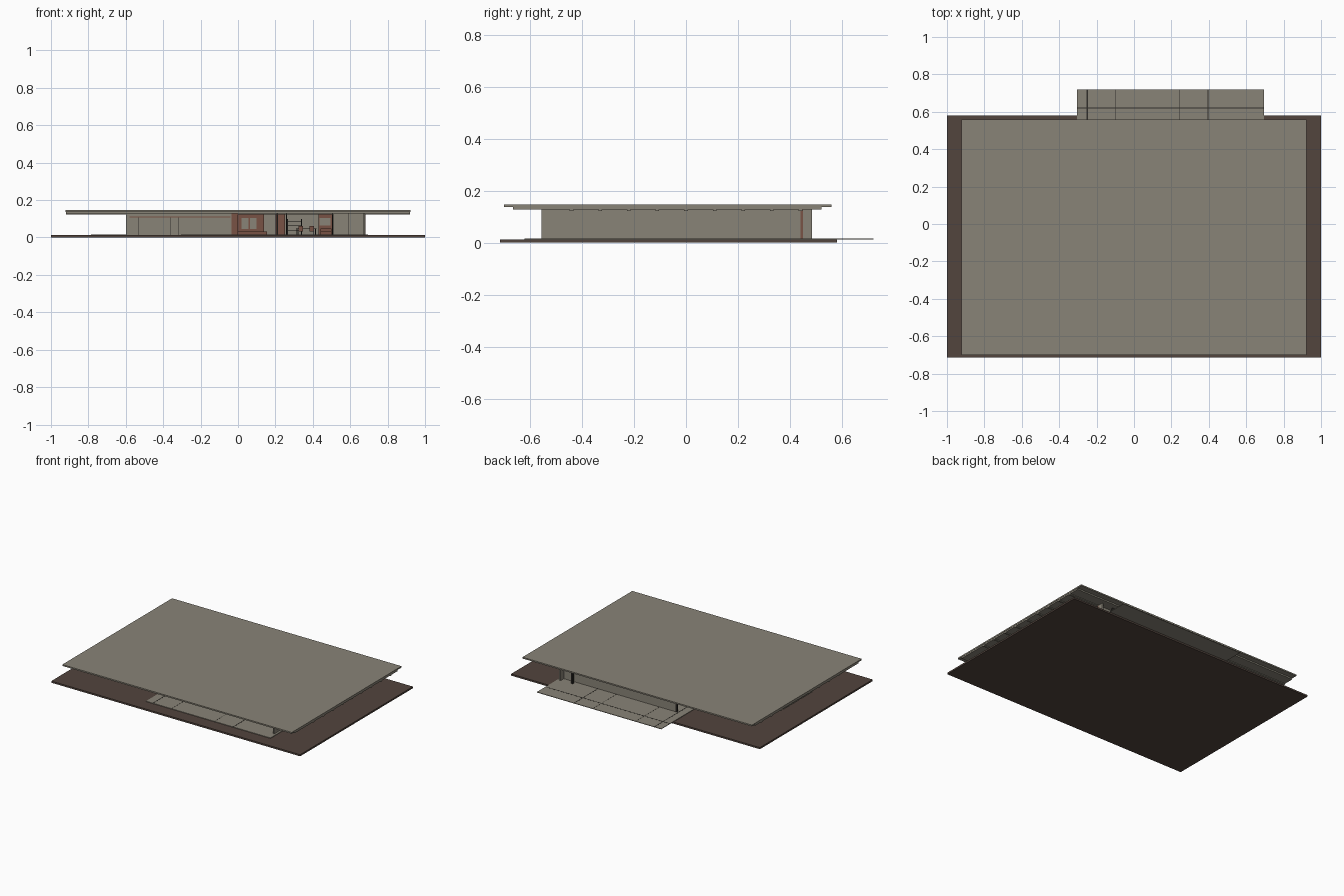
import bpy

cube = bpy.data.objects.get("Cube")
if cube:
    bpy.data.objects.remove(cube, do_unlink=True)


def material(name, r, g, b):
    m = bpy.data.materials.new(name)
    m.use_nodes = True
    m.diffuse_color = (r, g, b, 1)
    m.node_tree.nodes["Principled BSDF"].inputs["Base Color"].default_value = (r, g, b, 1)
    return m


stone = material("warm grey stone", 0.25, 0.23, 0.185)
earth = material("dark brown ground", 0.084, 0.058, 0.047)
brick = material("brown brick", 0.19, 0.085, 0.058)
metal = material("dark metal", 0.03, 0.027, 0.023)


def box(name, mat, x, y, z):
    """Box spanning the given (low, high) pairs."""
    bpy.ops.mesh.primitive_cube_add(size=1, location=[sum(s) / 2 for s in (x, y, z)])
    ob = bpy.context.object
    ob.name = name
    ob.scale = [s[1] - s[0] for s in (x, y, z)]
    bpy.ops.object.transform_apply(location=False, rotation=False, scale=True)
    ob.data.materials.append(mat)
    return ob


def post(name, mat, x, y, z, w):
    """Thin square upright centred on x, y."""
    return box(name, mat, (x - w / 2, x + w / 2), (y - w / 2, y + w / 2), z)


FLOOR, CEIL = 0.016, 0.127
FULL = (0.01, CEIL)

# Ground slab, terrace and side step
box("ground_slab", earth, (-1, 1), (-0.715, 0.58), (0, 0.012))
box("terrace_floor", stone, (-0.305, 0.695), (-0.62, 0.72), (0.012, FLOOR))
box("side_step", stone, (-0.785, -0.6), (-0.33, 0), (0.012, FLOOR))

# Terrace joints
JOINT = (FLOOR, FLOOR + 0.0006)
for x in (-0.25, 0.395):
    box("terrace_joint", metal, (x - 0.003, x + 0.003), (-0.62, 0.72), JOINT)
for x in (-0.1, 0.245):
    box("fine_joint", metal, (x - 0.001, x + 0.001), (-0.62, 0.72), JOINT)
box("cross_joint", metal, (-0.305, 0.695), (0.618, 0.624), JOINT)

# Roof slab, recessed lower layer and joists
box("roof_slab", stone, (-0.922, 0.922), (-0.70, 0.56), (0.137, 0.147))
box("roof_underlayer", stone, (-0.92, 0.92), (-0.665, 0.52), (CEIL, 0.137))
for i in range(-4, 5):
    y = i * 0.11
    box("roof_joist", stone, (-0.92, 0.92), (y - 0.007, y + 0.007), (0.122, CEIL))

# Right wing walls
box("side_wall", stone, (0.668, 0.68), (-0.555, 0.485), FULL)
box("side_wall_strip", brick, (0.678, 0.683), (0.441, 0.45), FULL)
box("front_panel", stone, (0.51, 0.67), (-0.45, -0.438), FULL)
box("panel_seam", metal, (0.588, 0.591), (-0.452, -0.449), FULL)
box("back_wall", stone, (-0.23, 0.67), (0.436, 0.448), FULL)
post("back_post", metal, 0.58, 0.475, FULL, 0.014)
post("back_corner_post", metal, -0.235, 0.442, FULL, 0.012)

# Closed left wing
box("wing_front_wall", stone, (-0.6, -0.035), (-0.45, -0.438), FULL)
box("wing_side_wall", stone, (-0.6, -0.588), (-0.44, 0.25), FULL)
box("wing_back_wall", stone, (-0.6, -0.03), (0.238, 0.25), FULL)
box("wing_rail", brick, (-0.58, -0.04), (-0.455, -0.45), (0.107, 0.112))
for x in (-0.53, -0.36, -0.32):
    box("wing_seam", metal, (x - 0.001, x + 0.001), (-0.453, -0.45), (0.012, 0.108))

# Brick core with light openings
box("brick_wing_end", brick, (-0.035, 0.0), (-0.45, 0.25), FULL)
box("brick_hearth", brick, (0.0, 0.14), (0.0, 0.03), FULL)
for x in (0.02, 0.065):
    box("hearth_niche", stone, (x, x + 0.035), (-0.004, 0.0), (0.045, 0.105))
box("hearth_bench", brick, (0.0, 0.155), (-0.06, 0.0), (FLOOR, 0.032))
box("brick_pier", brick, (0.2, 0.25), (-0.1, 0.1), FULL)
box("brick_screen", brick, (0.43, 0.505), (0.1, 0.12), FULL)
box("screen_opening", stone, (0.435, 0.495), (0.096, 0.1), (0.065, 0.105))
for x in (0.21, 0.26, 0.505):
    post("front_post", metal, x, -0.445, FULL, 0.006)

# Shelves
for z in (0.035, 0.06, 0.085):
    box("shelf", metal, (0.265, 0.34), (0.3, 0.33), (z, z + 0.003))
for x in (0.265, 0.34):
    post("shelf_upright", metal, x, 0.315, (FLOOR, 0.1), 0.004)

# Dining table and chairs
box("table_top", metal, (0.31, 0.42), (-0.15, -0.08), (0.046, 0.049))
for x in (0.315, 0.415):
    for y in (-0.145, -0.085):
        post("table_leg", metal, x, y, (FLOOR, 0.046), 0.004)
for x in (0.335, 0.395):
    for side in (-1, 1):
        y = -0.115 + side * 0.055
        box("chair_seat", brick, (x - 0.012, x + 0.012), (y - 0.012, y + 0.012), (0.033, 0.036))
        back = y + side * 0.012
        box("chair_back", brick, (x - 0.012, x + 0.012), (back - 0.0015, back + 0.0015), (0.036, 0.06))
        for dx in (-0.01, 0.01):
            for dy in (-0.01, 0.01):
                post("chair_leg", metal, x + dx, y + dy, (FLOOR, 0.033), 0.002)

# Sofa
box("sofa_seat", brick, (0.44, 0.5), (-0.2, -0.16), (FLOOR, 0.032))
box("sofa_back", brick, (0.44, 0.5), (-0.165, -0.155), (0.03, 0.048))
